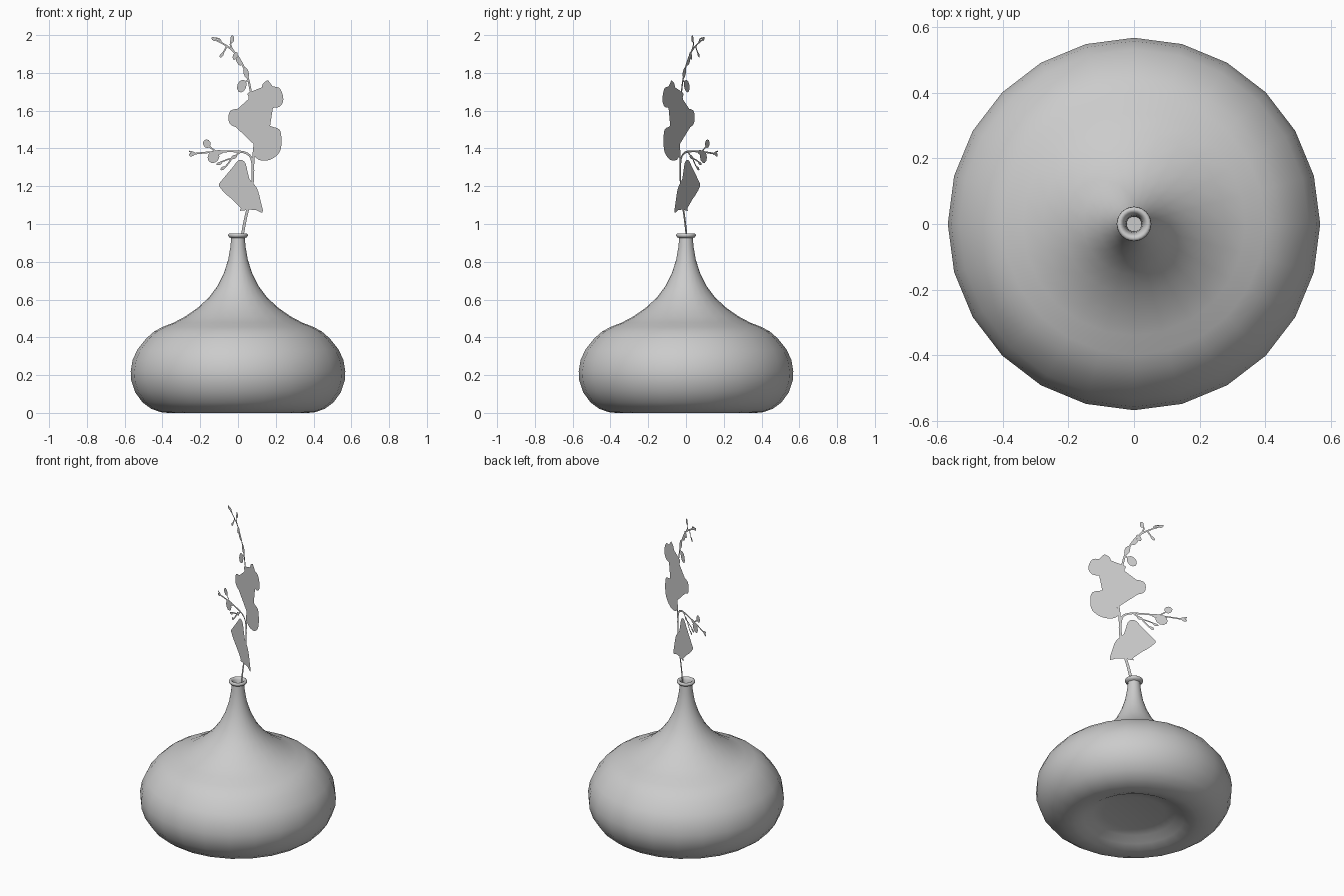
import bpy
import bmesh
import math
from mathutils import Vector, Matrix

default_cube = bpy.data.objects.get("Cube")
if default_cube:
    bpy.data.objects.remove(default_cube, do_unlink=True)

SIDES = 24
TURN = math.radians(-30.4)      # the spray stands in one upright turned plane
SPRAY_OFFSET = 0.016

grey = bpy.data.materials.new("plain grey")
grey.use_nodes = True
grey.diffuse_color = (0.6, 0.6, 0.6, 1)
grey.node_tree.nodes["Principled BSDF"].inputs["Base Color"].default_value = grey.diffuse_color


def make_object(name, bm):
    mesh = bpy.data.meshes.new(name)
    bm.to_mesh(mesh)
    bm.free()
    mesh.materials.append(grey)
    obj = bpy.data.objects.new(name, mesh)
    bpy.context.collection.objects.link(obj)
    return obj


def smooth_path(points, closed=False, steps=3):
    """Catmull-Rom curve through the points."""
    pts = [Vector(p) for p in points]
    n = len(pts)

    def at(i):
        return pts[i % n] if closed else pts[max(0, min(n - 1, i))]

    out = []
    for i in range(n if closed else n - 1):
        a, b, c, d = at(i - 1), at(i), at(i + 1), at(i + 2)
        for s in range(steps):
            t = s / steps
            out.append(0.5 * (2 * b + (c - a) * t + (2 * a - 5 * b + 4 * c - d) * t ** 2
                              + (3 * b - a - 3 * c + d) * t ** 3))
    if not closed:
        out.append(pts[-1])
    return out


def on_plane(bm, p):
    """Front-view hundredths to a vertex on the turned plane."""
    x, z = p[0] / 100, p[1] / 100
    return bm.verts.new((x, math.tan(TURN) * x + SPRAY_OFFSET, z))


def add_petal(bm, outline):
    face = bm.faces.new([on_plane(bm, p) for p in outline])
    bmesh.ops.triangulate(bm, faces=[face])


def add_bud(bm, x, z, rx, rz, tilt):
    turn = Matrix.Rotation(math.radians(tilt), 2)
    ring = [math.tau * i / 10 for i in range(10)]
    add_petal(bm, [Vector((x, z)) + turn @ Vector((rx * math.cos(a), rz * math.sin(a)))
                   for a in ring])


def add_ribbon(bm, points, start, end):
    path = smooth_path(points)
    rows = []
    for i, p in enumerate(path):
        along = path[min(i + 1, len(path) - 1)] - path[max(i - 1, 0)]
        side = Vector((-along.y, along.x)).normalized()
        half = (start + (end - start) * i / (len(path) - 1)) / 2
        rows.append((on_plane(bm, p + side * half), on_plane(bm, p - side * half)))
    for (a, b), (c, d) in zip(rows, rows[1:]):
        bm.faces.new((a, b, d, c))


# Vase: lathed body with hollow base, beaded lip and open neck
base = [(0, .06), (.18, .06), (.24, .048), (.29, .02), (.34, .002), (.37, 0), (.41, .004)]
belly = [(.46, .022), (.505, .055), (.545, .11), (.565, .17), (.568, .22), (.558, .28),
         (.533, .335), (.485, .395), (.445, .43), (.4, .455)]
neck = [(.34, .478), (.28, .51), (.215, .555), (.155, .61), (.11, .67), (.075, .74),
        (.052, .81), (.04, .88), (.036, .925)]
lip = [(.047, .93), (.053, .938), (.051, .947), (.045, .951), (.037, .948), (.031, .938)]
inside = [(.026, .91), (.023, .87), (.022, .8), (0, .8)]

bm = bmesh.new()
profile = [bm.verts.new((r, 0, z)) for r, z in base + belly + neck + lip + inside]
edges = [bm.edges.new(pair) for pair in zip(profile, profile[1:])]
bmesh.ops.spin(bm, geom=profile + edges, cent=(0, 0, 0), axis=(0, 0, 1),
               angle=math.tau, steps=SIDES)
bmesh.ops.remove_doubles(bm, verts=bm.verts, dist=0.0005)
bmesh.ops.recalc_face_normals(bm, faces=bm.faces)
vase = make_object("vase", bm)
bpy.ops.object.select_all(action='DESELECT')
vase.select_set(True)
bpy.context.view_layer.objects.active = vase
bpy.ops.object.shade_smooth_by_angle(angle=math.radians(55))

# Stems: main stalk, side branch and twigs
bm = bmesh.new()
add_ribbon(bm, [(1, 81), (2, 92), (4, 103), (6, 111), (7.5, 119), (8, 133), (9, 145), (9, 160),
                (7, 169), (5, 178), (1, 187), (-3, 192), (-8, 195.5), (-13, 198)], 1.6, .8)
add_ribbon(bm, [(8, 128), (7, 135), (3, 138), (-5, 138.5), (-15, 138), (-25, 137)], 1.3, .8)
twigs = [
    [(-2, 191), (-4, 195), (-3, 199.8)],
    [(-6, 194), (-7, 192), (-9, 189)],
    [(-9, 196), (-10, 198), (-14, 198.5)],
    [(1, 138), (-3, 135), (-6, 134), (-11, 132)],
    [(-3, 135), (-6, 131), (-8, 129)],
    [(-11, 138), (-14, 140), (-16, 142)],
    [(-22, 137), (-24, 138), (-26, 138.5)],
    [(5, 176), (3, 174), (2, 172)],
]
for twig in twigs:
    add_ribbon(bm, twig, .9, .7)
make_object("stems", bm)

# Blossoms: two large ragged clusters
lower = [(1, 134), (4, 132), (6, 124), (10, 119), (12, 112), (13, 106), (8, 108), (1, 107),
         (3, 111), (-3, 113), (-10, 120), (-8, 123), (-4, 126), (-2, 131)]
upper = [(13, 174), (16, 176), (17, 173), (22, 172), (24, 166), (22, 162), (17, 161),
         (16, 156), (17, 152), (22, 150), (23, 144), (22, 138), (17, 134), (11, 134),
         (8, 138), (10, 143), (7, 147), (3, 150), (-3, 152), (-5, 155), (-4, 160),
         (2, 161), (5, 160), (6, 166), (5, 169), (8, 170), (12, 169)]
bm = bmesh.new()
for outline in (lower, upper):
    add_petal(bm, smooth_path(outline, closed=True))
make_object("blossoms", bm)

# Buds: x, z, half width, half height, tilt
buds = [
    (2, 173, 2.4, 3.5, -20), (4.3, 180, 1.4, 3, 15), (0.5, 186, 1.2, 2.4, 30),
    (-1.5, 189, 1.2, 2.2, -20), (-3, 198, 1, 1.9, 0), (-8.6, 189.5, .8, 1.6, -35),
    (-13, 198, .8, 1.3, 40), (-16.5, 142.5, 2, 2.3, 20), (-13, 135.5, 3, 3.4, -35),
    (-10, 138, 2, 1.2, 0), (-24.5, 136.8, 1.5, 1, 20), (-10, 132, 1.6, .8, 20),
    (-8, 129.5, 1.5, .8, 35), (-2, 135.5, 1.5, 1, 20),
]
bm = bmesh.new()
for bud in buds:
    add_bud(bm, *bud)
make_object("buds", bm)
